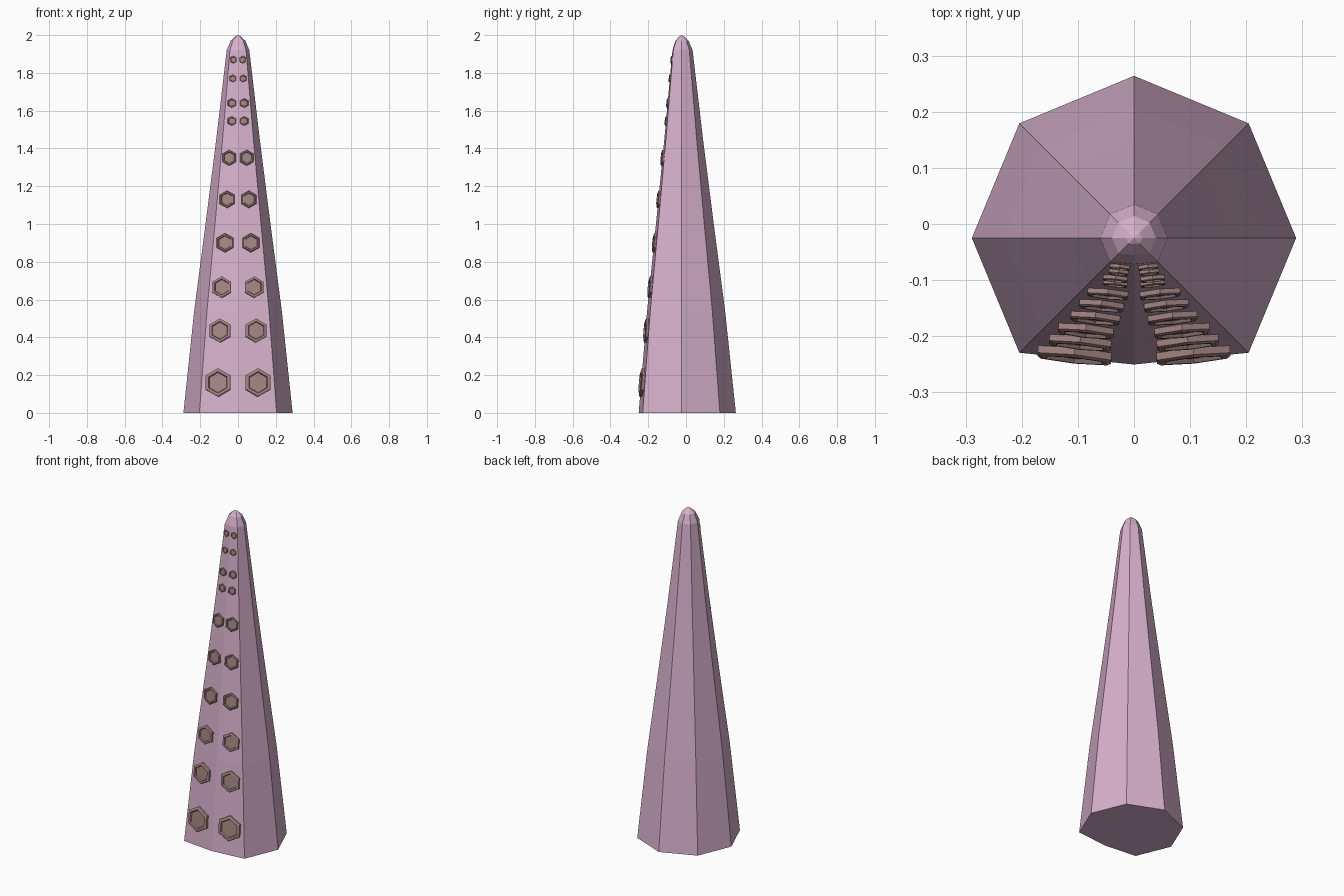
import bpy, bmesh, math
from mathutils import Matrix, Vector

if "Cube" in bpy.data.objects:
    bpy.data.objects.remove(bpy.data.objects["Cube"])

CY = -0.025      # centre line of the tapered body
FLAT = 0.78      # the front ridge is pushed in by this factor
RINGS = [(0, .289), (.54, .232), (1.0, .172), (1.45, .115), (1.92, .06), (1.97, .039), (1.993, .014)]


def material(name, colour):
    m = bpy.data.materials.new(name)
    m.diffuse_color = (*colour, 1)
    m.use_nodes = True
    m.node_tree.nodes["Principled BSDF"].inputs["Base Color"].default_value = m.diffuse_color
    return m


def finish(bm, name, mat):
    bmesh.ops.recalc_face_normals(bm, faces=bm.faces[:])
    me = bpy.data.meshes.new(name)
    bm.to_mesh(me)
    bm.free()
    me.materials.append(mat)
    ob = bpy.data.objects.new(name, me)
    bpy.context.collection.objects.link(ob)
    return ob


def radius(z):
    for (z0, r0), (z1, r1) in zip(RINGS, RINGS[1:]):
        if z <= z1:
            return r0 + (r1 - r0) * (z - z0) / (z1 - z0)


def front_point(x, z):
    # point on the front pair of faces
    r = radius(z)
    d = math.sqrt(.5)
    t = abs(x) / (r * d)
    return Vector((x, CY - r * (FLAT + (d - FLAT) * t), z))


pink = material("pink_skin", (.68, .44, .60))
brown = material("sucker_brown", (.38, .24, .23))

# tapered eight-sided body with a rounded tip
bm = bmesh.new()
loops = []
for z, r in RINGS:
    loop = []
    for i in range(8):
        a = i * math.pi / 4
        k = FLAT if i == 6 else 1
        loop.append(bm.verts.new((r * math.cos(a), CY + k * r * math.sin(a), z)))
    loops.append(loop)
tip = bm.verts.new((0, CY, 2.0))
for lo, hi in zip(loops, loops[1:]):
    for i in range(8):
        j = (i + 1) % 8
        bm.faces.new((lo[i], lo[j], hi[j], hi[i]))
for i in range(8):
    bm.faces.new((loops[-1][i], loops[-1][(i + 1) % 8], tip))
bm.faces.new(loops[0][::-1])
finish(bm, "tentacle_body", pink)

# paired hexagonal suckers: height, half spacing, radius
SUCKERS = [(.16, .105, .076), (.435, .095, .064), (.665, .085, .057), (.90, .068, .051),
           (1.13, .057, .046), (1.35, .046, .042), (1.545, .033, .025), (1.64, .033, .025),
           (1.77, .027, .02), (1.87, .025, .02)]
for n, (z, x, r) in enumerate(SUCKERS, 1):
    for side, label in ((-1, "left"), (1, "right")):
        c = front_point(side * x, z)
        across = (front_point(side * (x + .01), z) - c) * side
        up = front_point(side * x, z + .01) - c
        normal = across.cross(up).normalized()
        up.normalize()
        right = up.cross(normal)
        rot = Matrix((right, up, normal)).transposed()
        h = .004 + .17 * r
        # profile: outer wall, rim, sunken centre
        prof = [(1, -h), (1, h * .75), (.9, h), (.76, h), (.7, h * .55)]
        bm = bmesh.new()
        rows = [[bm.verts.new(c + rot @ Vector((-r * f * math.sin(k * math.pi / 3),
                 r * f * math.cos(k * math.pi / 3), d))) for k in range(6)] for f, d in prof]
        for lo, hi in zip(rows, rows[1:]):
            for k in range(6):
                m = (k + 1) % 6
                bm.faces.new((lo[k], lo[m], hi[m], hi[k]))
        bm.faces.new(rows[-1])
        bm.faces.new(rows[0][::-1])
        finish(bm, f"sucker_{label}_{n}", brown)
